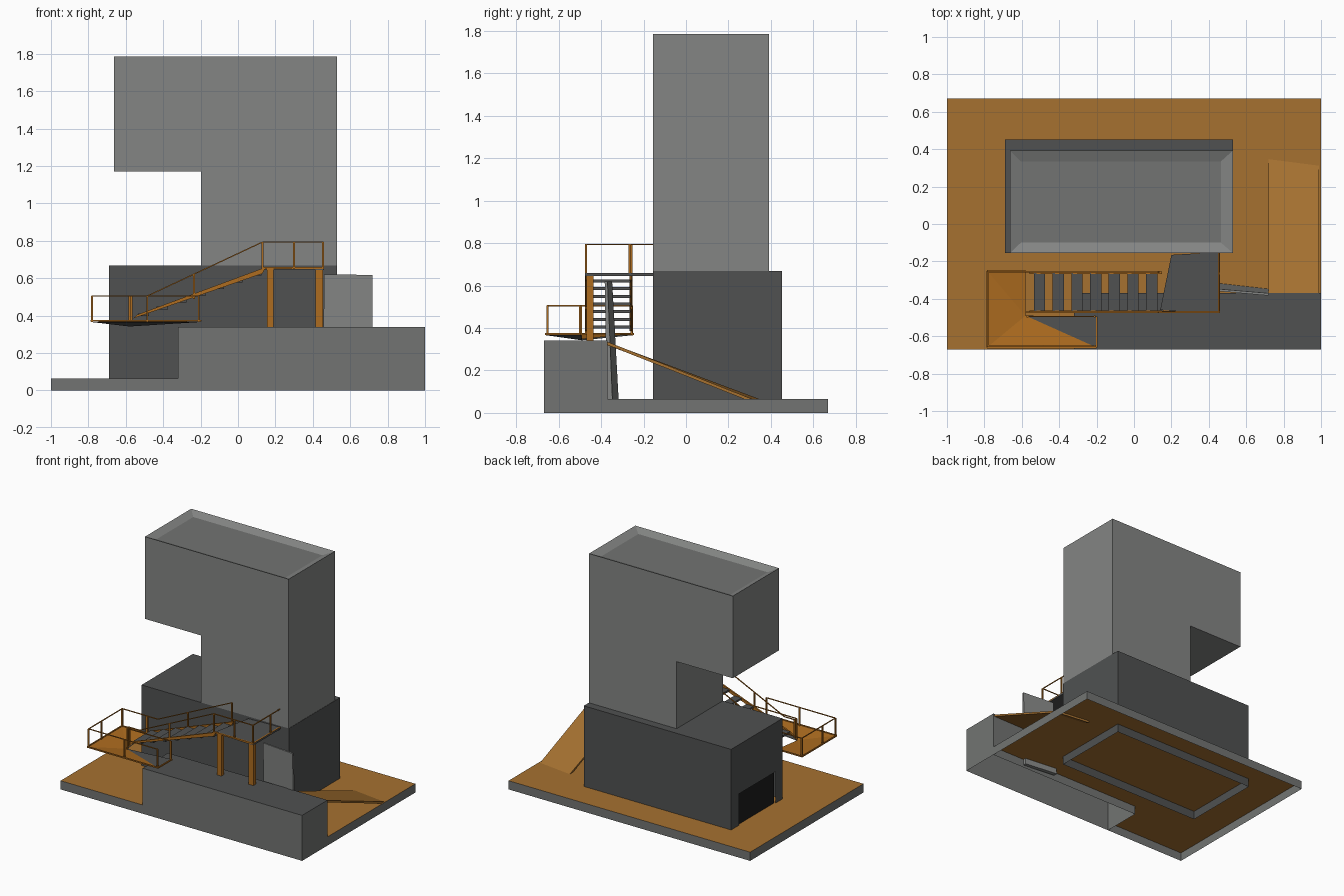
import bpy, bmesh
from mathutils import Vector

if "Cube" in bpy.data.objects:
    bpy.data.objects.remove(bpy.data.objects["Cube"])


def material(name, rgb):
    m = bpy.data.materials.new(name)
    m.diffuse_color = (*rgb, 1)
    m.use_nodes = True
    m.node_tree.nodes["Principled BSDF"].inputs["Base Color"].default_value = m.diffuse_color
    return m


EARTH = material("earth", (0.38, 0.165, 0.03))
ORANGE = material("ochre_wood", (0.42, 0.15, 0.014))
GREY = material("mid_grey", (0.23, 0.235, 0.23))
STONE = material("stone_grey", (0.17, 0.175, 0.17))
DARK = material("dark_grey", (0.08, 0.083, 0.083))
BLACK = material("near_black", (0.012, 0.012, 0.012))


def mesh(name, verts, faces, mat=GREY):
    me = bpy.data.meshes.new(name)
    me.from_pydata(verts, [], faces)
    bm = bmesh.new()
    bm.from_mesh(me)
    bmesh.ops.recalc_face_normals(bm, faces=bm.faces)
    bm.to_mesh(me)
    bm.free()
    ob = bpy.data.objects.new(name, me)
    bpy.context.collection.objects.link(ob)
    me.materials.append(mat)
    return ob


def loft(name, low, high, mat=GREY, bottom=True, top=True):
    """Join two matching rings of points with side walls and optional caps."""
    n = len(low)
    faces = [(i, (i + 1) % n, n + (i + 1) % n, n + i) for i in range(n)]
    if bottom:
        faces.append(tuple(range(n))[::-1])
    if top:
        faces.append(tuple(range(n, 2 * n)))
    return mesh(name, list(low) + list(high), faces, mat)


def rect(x0, x1, y0, y1, z):
    return [(x0, y0, z), (x1, y0, z), (x1, y1, z), (x0, y1, z)]


def box(name, x0, x1, y0, y1, z0, z1, mat=GREY, **caps):
    return loft(name, rect(x0, x1, y0, y1, z0), rect(x0, x1, y0, y1, z1), mat, **caps)


def bar(name, a, b, w, mat=ORANGE):
    """Straight bar of square section between two points."""
    a, b = Vector(a), Vector(b)
    d = (b - a).normalized()
    side = d.cross(Vector((0, 0, 1)))
    side = Vector((1, 0, 0)) if side.length < 0.01 else side.normalized()
    up = side.cross(d)
    offs = [(side * sx + up * sz) * w / 2 for sx, sz in ((-1, -1), (1, -1), (1, 1), (-1, 1))]
    return loft(name, [a + o for o in offs], [b + o for o in offs], mat)


# ground sheet with grey skirt, notched for the raised walkway
outline = [(-1, -.67), (-.32, -.67), (-.32, -.37), (1, -.37), (1, .67), (-1, .67)]
ground = [(x, y, .065) for x, y in outline]
mesh("ground", ground, [(0, 1, 2, 5), (2, 3, 4, 5)], EARTH)
loft("ground_skirt", [(x, y, 0) for x, y in outline], ground, STONE, bottom=False, top=False)

# raised walkway, open underneath, with a darker deck
walkway = box("raised_walkway", -.32, 1, -.67, -.37, 0, .34, STONE, bottom=False)
walkway.data.materials.append(DARK)
walkway.data.polygons[-1].material_index = 1

# lower building shell with a doorway in its left wall
X0, X1, Y0, Y1, H = -.69, .53, -.155, .452, .668
base = rect(X0, X1, Y0, Y1, 0) + rect(X0, X1, Y0, Y1, H)
base += [(X0, y, z) for y, z in ((Y0, .065), (-.07, .065), (-.07, .30),
                                 (.36, .30), (.36, .065), (Y1, .065))]
mesh("lower_building", base, [(0, 1, 5, 4), (1, 2, 6, 5), (2, 3, 7, 6), (4, 5, 6, 7),
                              (0, 3, 13, 8), (8, 9, 10, 4), (10, 11, 7, 4),
                              (11, 12, 13, 7)], DARK)
# shadowed door panel
mesh("door_panel", [(X0 + .01, y, z) for y, z in ((-.07, .065), (.36, .065), (.36, .30), (-.07, .30))],
     [(0, 1, 2, 3)], BLACK)

# tower with overhang on the left and a sunken roof
profile = [(-.197, H), (.528, H), (.528, 1.785), (-.662, 1.785), (-.662, 1.17), (-.197, 1.17)]
n = len(profile)
tower = [(x, y, z) for y in (-.155, .392) for x, z in profile]
sides = [(i, (i + 1) % n, n + (i + 1) % n, n + i) for i in range(n) if i != 2]
tower += rect(-.605, .465, -.10, .335, 1.76)
roof = [(3, 2, 13, 12), (2, 8, 14, 13), (8, 9, 15, 14), (9, 3, 12, 15), (12, 13, 14, 15)]
ob = mesh("tower", tower, sides + roof + [tuple(range(n)), tuple(range(n, 2 * n))])
ob.data.materials.append(STONE)
ob.data.polygons[len(sides) + 4].material_index = 1

# ramp down to the ground, and leaning screen panel
ramp = [(.72, -.375, .335), (.99, -.37, .335), (.99, .325, .06), (.72, .36, .06)]
loft("ramp", [(x, y, z - .015) for x, y, z in ramp], ramp, EARTH)
loft("screen_panel",
     [(.455, -.345, .02), (.72, -.372, .02), (.72, -.345, .02), (.455, -.315, .02)],
     [(.46, -.36, .62), (.72, -.383, .618), (.72, -.37, .618), (.46, -.348, .62)])

# lower landing: L-shaped sheet whose inner corner sags
ring = [(-.58, -.49, .348), (-.58, -.25, .372), (-.785, -.25, .372),
        (-.785, -.66, .372), (-.20, -.66, .372), (-.20, -.495, .372)]
mesh("lower_landing", ring[:5], [(0, 1, 2), (0, 2, 3), (0, 3, 4)], ORANGE)
mesh("lower_landing_corner", [ring[0], ring[4], ring[5]], [(0, 1, 2)], DARK)
mesh("lower_landing_underside", [(x, y, z - .006) for x, y, z in ring],
     [(0, i, i + 1) for i in range(1, 5)], DARK)
for i in range(1, 5):
    bar("landing_edge", ring[i], ring[i + 1], .009)

# upper platform and its legs
plat = [(.14, -.46), (.46, -.475), (.46, -.15), (.20, -.165)]
loft("upper_platform", [(x, y, .645) for x, y in plat], [(x, y, .658) for x, y in plat], DARK)
bar("platform_front_edge", (.13, -.47, .655), (.46, -.47, .655), .010)
bar("platform_side_edge", (.455, -.475, .655), (.455, -.15, .655), .010)
for x0, x1 in ((.155, .19), (.415, .455)):
    box("platform_leg", x0, x1, -.468, -.435, .335, .65, ORANGE)

# stair treads and stringers
for i in range(7):
    x, z = -.505 + .1 * i, .405 + .036 * i
    box("tread", x - .03, x + .03, -.465, -.262, z - .007, z + .007, DARK)
slope = ((-.56, .385), (.13, .625), (.15, .66), (-.54, .405))
for y in (-.468, -.26):
    loft("stringer", [(x, y - .006, z) for x, z in slope],
         [(x, y + .006, z) for x, z in slope], ORANGE)


def railing(name, points, posts):
    """Handrail through points, with posts given as (x, y, bottom, top)."""
    for a, b in zip(points, points[1:]):
        bar(name + "_handrail", a, b, .006)
    for x, y, z0, z1 in posts:
        bar(name + "_post", (x, y, z0), (x, y, z1), .010)


# railings of landing, stairs and platform
T, U = .505, .793
railing("landing_outer", [(-.58, -.255, T), (-.78, -.255, T), (-.78, -.652, T), (-.21, -.652, T)],
        [(x, y, .365, T) for x, y in ((-.58, -.255), (-.78, -.255), (-.78, -.50),
                                      (-.78, -.652), (-.485, -.652), (-.21, -.652))])
railing("landing_inner", [(-.57, -.495, T), (-.21, -.495, T)],
        [(-.57, -.495, .35, T), (-.21, -.495, .365, T)])
for y in (-.472, -.256):
    railing("stair", [(-.58, y, T), (-.485, y, T), (.13, y, U)],
            [(-.57, y, .37, T), (-.235, y, .49, .62), (.13, y, .645, U)])
railing("platform", [(.13, -.472, U), (.455, -.472, U), (.455, -.155, U)],
        [(.30, -.472, .65, U), (.455, -.472, .65, U), (.455, -.265, .65, U)])
